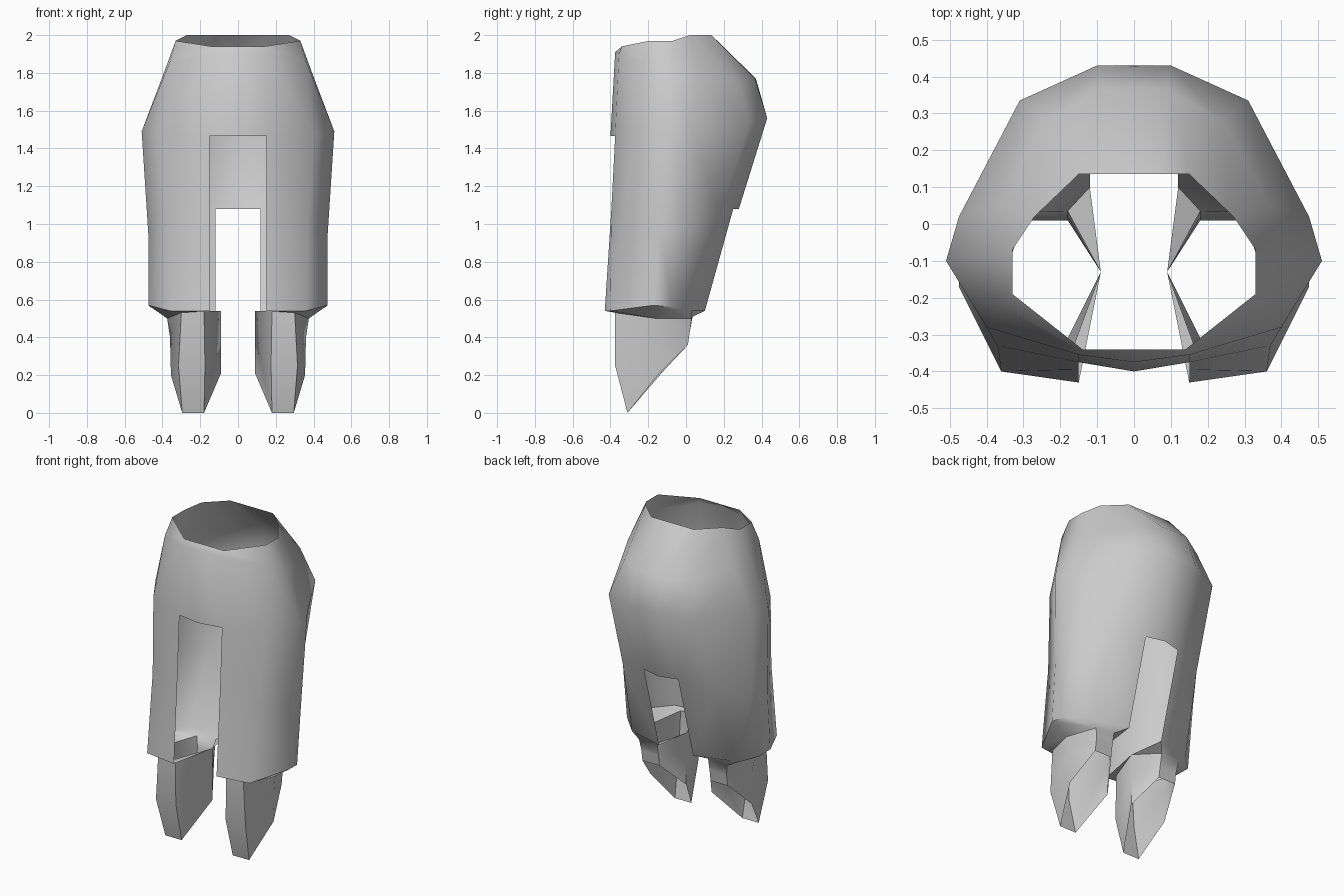
import bpy
import bmesh
import math

# Remove the default cube only
default_cube = bpy.data.objects.get("Cube")
if default_cube:
    bpy.data.objects.remove(default_cube, do_unlink=True)

# Single fabric colour
fabric = bpy.data.materials.new("light_grey_fabric")
fabric.use_nodes = True
GREY = (0.6, 0.6, 0.6, 1.0)
fabric.diffuse_color = GREY
fabric.node_tree.nodes["Principled BSDF"].inputs["Base Color"].default_value = GREY


def add_ring(bm, points):
    """Add one row of vertices."""
    return [bm.verts.new(point) for point in points]


def bridge(bm, upper, lower, closed=False):
    """Join two rows with faces, leaving gaps where a vertex is missing."""
    count = len(upper)
    for i in range(count if closed else count - 1):
        j = (i + 1) % count
        corners = [upper[i], lower[i], lower[j], upper[j]]
        if None in corners:
            continue
        unique = list(dict.fromkeys(corners))
        if len(unique) > 2:
            bm.faces.new(unique)


def finish(bm, name, crease_angle):
    """Turn a half mesh into a mirrored, smooth shaded object."""
    bmesh.ops.recalc_face_normals(bm, faces=bm.faces[:])
    # Outward side: the faces on the far left must look towards +x
    outer = max(bm.faces, key=lambda face: face.calc_center_median().x)
    if outer.normal.x < 0:
        bmesh.ops.reverse_faces(bm, faces=bm.faces[:])
    mesh = bpy.data.meshes.new(name)
    bm.to_mesh(mesh)
    bm.free()
    mesh.materials.append(fabric)
    obj = bpy.data.objects.new(name, mesh)
    bpy.context.collection.objects.link(obj)
    mirror = obj.modifiers.new("mirror", "MIRROR")
    mirror.use_axis[0] = True
    mirror.use_clip = True
    mirror.merge_threshold = 0.001
    bpy.ops.object.select_all(action="DESELECT")
    obj.select_set(True)
    bpy.context.view_layer.objects.active = obj
    bpy.ops.object.shade_smooth_by_angle(angle=math.radians(crease_angle))
    return obj


# Garment rows for the left half, each running from front centre to back centre
waist = [(0, -.34, 1.94), (.14, -.34, 1.94), (.33, -.19, 1.97), (.33, -.07, 1.97),
         (.27, .02, 2), (.15, .135, 2), (.08, .135, 2), (0, .135, 2)]
hip = [(0, -.375, 1.91), (.15, -.355, 1.9), (.36, -.22, 1.86), (.4, -.08, 1.78),
       (.37, .05, 1.77), (.24, .28, 1.75), (.09, .365, 1.77), (0, .37, 1.77)]
seat = [(0, -.4, 1.465), (.15, -.375, 1.465), (.4, -.28, 1.48), (.51, -.1, 1.49),
        (.475, .02, 1.5), (.31, .335, 1.54), (.1, .43, 1.56), (0, .43, 1.56)]
thigh = [(.15, -.395, 1.08), (.37, -.33, 1.02), (.475, -.14, .95),
         (.455, -.01, .97), (.32, .18, 1.04), (.12, .25, 1.08), (0, .28, 1.08)]
hem = [(.15, -.43, .54), (.36, -.4, .54), (.475, -.17, .57),
       (.465, -.07, .56), (.36, .03, .54), (.12, .1, .54)]

# Garment shell, open at the waist and slit at front and back
bm = bmesh.new()
waist_row, hip_row, seat_row = (add_ring(bm, row) for row in (waist, hip, seat))
thigh_row = [None] + add_ring(bm, thigh)
hem_row = [None] + add_ring(bm, hem) + [None]
rows = [waist_row, hip_row, seat_row, thigh_row, hem_row]
for upper, lower in zip(rows, rows[1:]):
    bridge(bm, upper, lower)

# Cuff under the hem, funnelling in to the leg opening
inner_corner = bm.verts.new((.09, -.13, .54))
leg_top = [(.18, -.375, .54), (.3, -.375, .53), (.375, -.16, .5),
           (.31, .03, .5), (.18, .035, .51)]
a, b, c, d, e = add_ring(bm, leg_top)
cuff_outer = hem_row[1:7] + [inner_corner]
cuff_inner = [a, b, c, d, d, e, inner_corner]
bridge(bm, cuff_outer, cuff_inner, closed=True)

# Lower leg tube, cut on a slant so that it ends in a front point
shin = add_ring(bm, [(.175, -.375, .25), (.315, -.375, .25), (.36, -.15, .4),
                     (.3, .02, .43), (.18, .02, .43), (.09, -.13, .4)])
tip = add_ring(bm, [(.18, -.31, 0), (.295, -.31, 0), (.355, -.15, .2),
                    (.3, .01, .36), (.18, .01, .36), (.09, -.13, .21)])
top = [a, b, c, d, e, inner_corner]
bridge(bm, top, shin, closed=True)
bridge(bm, shin, tip, closed=True)
finish(bm, "trousers", 50)
